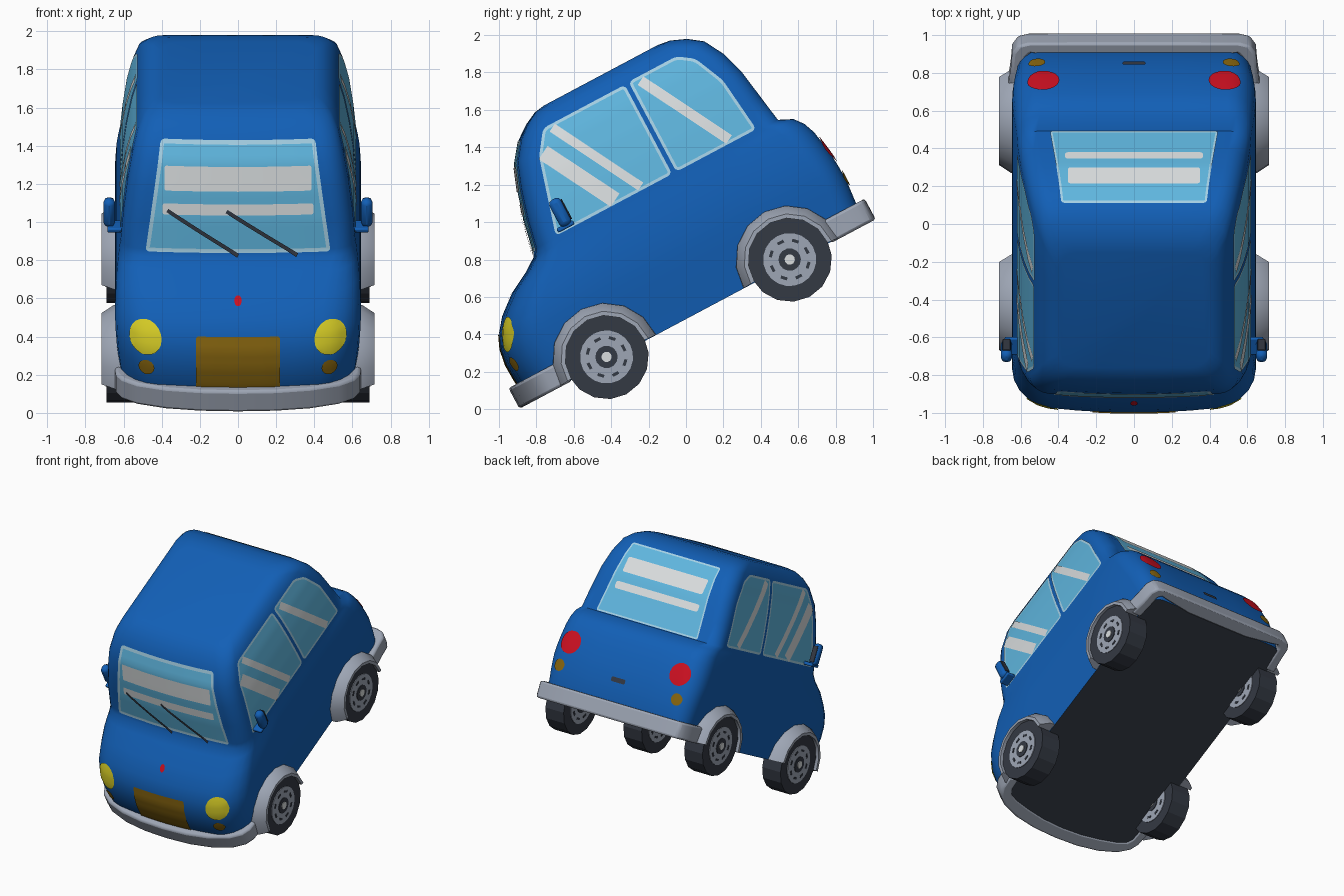
import bpy, bmesh, math
from mathutils import Vector, Matrix
from mathutils.bvhtree import BVHTree

if "Cube" in bpy.data.objects:
    bpy.data.objects.remove(bpy.data.objects["Cube"])

TILT = math.radians(28)      # the whole car is pitched nose-down


def mat(name, c):
    m = bpy.data.materials.new(name)
    m.diffuse_color = (*c, 1)
    m.use_nodes = True
    m.node_tree.nodes["Principled BSDF"].inputs["Base Color"].default_value = m.diffuse_color
    return m


BLUE = mat("body blue", (0.006, 0.115, 0.47))
GLASS = mat("window glass", (0.115, 0.47, 0.74))
PALE = mat("window border", (0.38, 0.64, 0.79))
WHITE = mat("reflection white", (0.70, 0.73, 0.74))
YELLOW = mat("headlight yellow", (0.70, 0.63, 0.02))
OCHRE = mat("ochre", (0.25, 0.135, 0.005))
RED = mat("tail red", (0.60, 0.005, 0.015))
GREY = mat("bumper grey", (0.34, 0.38, 0.46))
DARK = mat("rubber dark", (0.034, 0.041, 0.057))


def finish(name, bm, mats, angle=40, mirror=False, bevel=0):
    """Turn a bmesh into a tilted object."""
    me = bpy.data.meshes.new(name)
    bm.to_mesh(me)
    bm.free()
    for m in mats:
        me.materials.append(m)
    if angle:
        me.shade_smooth()
        me.set_sharp_from_angle(angle=math.radians(angle))
    ob = bpy.data.objects.new(name, me)
    bpy.context.collection.objects.link(ob)
    ob.rotation_euler.x = TILT
    if bevel:
        b = ob.modifiers.new("bevel", 'BEVEL')
        b.width, b.segments = bevel, 2
    if mirror:
        ob.modifiers.new("mirror", 'MIRROR').use_mirror_merge = False
    return ob


# ---- body: stacked rounded plan outlines ----
def plan(v, uf, ub, w, rf, bulge, rb):
    half = []
    bow = lambda x: uf + bulge * (x / w) ** 2
    for t in (0, 0.33, 0.67):
        x = t * (w - rf)
        half.append((x, bow(x)))
    for i in range(6):
        a = math.radians(18 * i)
        x = w - rf + rf * math.sin(a)
        half.append((x, bow(x) + rf * (1 - math.cos(a))))
    u0, u1 = half[-1][1], ub - rb
    half += [(w, u0 + (u1 - u0) * t) for t in (0.25, 0.5, 0.75)]
    for i in range(5, -1, -1):
        a = math.radians(18 * i)
        half.append((w - rb + rb * math.sin(a), ub - rb * (1 - math.cos(a))))
    half += [((w - rb) * 0.5, ub), (0, ub)]
    full = half + [(-x, u) for x, u in half[-2:0:-1]]
    return [Vector((x, u, v)) for x, u in full]


# height, front, back, half width, front corner radius, front bow, back radius
SECTIONS = [
    (0.425, -0.70, 1.29, 0.61, 0.20, 0.06, 0.10),
    (0.55, -0.735, 1.32, 0.622, 0.20, 0.06, 0.12),
    (0.66, -0.738, 1.33, 0.635, 0.20, 0.06, 0.13),
    (0.75, -0.724, 1.33, 0.642, 0.20, 0.06, 0.13),
    (0.83, -0.69, 1.325, 0.645, 0.20, 0.06, 0.14),
    (0.90, -0.635, 1.315, 0.642, 0.20, 0.06, 0.14),
    (0.985, -0.53, 1.30, 0.636, 0.18, 0.05, 0.14),
    (1.05, -0.41, 1.275, 0.627, 0.15, 0.04, 0.13),
    (1.10, -0.338, 1.235, 0.62, 0.12, 0.03, 0.12),
    (1.135, -0.322, 1.16, 0.615, 0.10, 0.03, 0.10),
    (1.29, -0.29, 1.135, 0.60, 0.10, 0.03, 0.10),
    (1.45, -0.245, 1.11, 0.578, 0.10, 0.03, 0.10),
    (1.585, -0.195, 1.068, 0.552, 0.10, 0.03, 0.10),
    (1.69, -0.115, 1.01, 0.522, 0.10, 0.03, 0.10),
    (1.745, -0.04, 0.935, 0.49, 0.10, 0.02, 0.10),
    (1.78, 0.03, 0.85, 0.445, 0.10, 0.01, 0.10),
    (1.79, 0.09, 0.78, 0.40, 0.10, 0.0, 0.10),
]
bm = bmesh.new()
rings = [[bm.verts.new(p) for p in plan(*s)] for s in SECTIONS]
n = len(rings[0])
for a, b in zip(rings, rings[1:]):
    for i in range(n):
        j = (i + 1) % n
        bm.faces.new((a[i], a[j], b[j], b[i]))
floor = bm.faces.new(rings[0][::-1])
floor.material_index = 1
bm.faces.new(rings[-1])
bmesh.ops.recalc_face_normals(bm, faces=bm.faces)
BODY = BVHTree.FromBMesh(bm)
finish("car_body", bm, [BLUE, DARK], 50)

# ---- thin plates that follow the body surface ----
RAYS = {  # origin from plate coordinates (a, b), ray direction
    "front": (lambda a, b: Vector((a, -3, b)), Vector((0, 1, 0))),
    "back": (lambda a, b: Vector((a, 4, b)), Vector((0, -1, 0))),
    "side": (lambda a, b: Vector((3, a, b)), Vector((-1, 0, 0))),
}


def plate(name, pts, view, mats, lift=0.005, rounding=0, border=0, mirror=False):
    bm = bmesh.new()
    bm.faces.new([bm.verts.new((a, b, 0)) for a, b in pts])
    if rounding:
        bmesh.ops.bevel(bm, geom=bm.verts[:], offset=rounding, segments=3,
                        profile=0.5, affect='VERTICES')
    if border:
        rim = bmesh.ops.inset_individual(bm, faces=bm.faces[:], thickness=border)
        for f in rim["faces"]:
            f.material_index = 1
    for axis in (0, 1):
        vals = [p[axis] for p in pts]
        no = Vector((1 - axis, axis, 0))
        for k in range(math.ceil(min(vals) / 0.03), math.floor(max(vals) / 0.03) + 1):
            bmesh.ops.bisect_plane(bm, geom=bm.verts[:] + bm.edges[:] + bm.faces[:],
                                   plane_co=no * (k * 0.03), plane_no=no)
    origin, d = RAYS[view]
    for v in bm.verts:
        o = origin(v.co.x, v.co.y)
        hit = BODY.ray_cast(o, d)[0]
        v.co = (hit if hit else o + d * 2.3) - d * lift
    for f in bm.faces:
        f.normal_update()
        if f.normal.dot(d) > 0:
            f.normal_flip()
    return finish(name, bm, mats, 40, mirror)


def box2(hx, b0, b1):
    return [(-hx, b0), (hx, b0), (hx, b1), (-hx, b1)]


def disc(a, b, r, n=20):
    return [(a + r * math.cos(t * math.tau / n), b + r * math.sin(t * math.tau / n))
            for t in range(n)]


def bar(a, b, w):
    """Rectangle of width w along the line a-b."""
    a, b = Vector(a), Vector(b)
    s = (b - a).normalized().orthogonal() * w / 2
    return [tuple(p) for p in (a - s, b - s, b + s, a + s)]


PANE = [GLASS, PALE]
# windscreen, wipers and rear window
plate("windscreen", [(-0.485, 1.125), (0.485, 1.125), (0.405, 1.685), (-0.405, 1.685)],
      "front", PANE, 0.005, 0.02, 0.02)
plate("windscreen_wide_reflection", box2(0.385, 1.448, 1.571), "front", [WHITE], 0.009, 0.01)
plate("windscreen_thin_reflection", box2(0.395, 1.325, 1.382), "front", [WHITE], 0.009, 0.01)
for i, x in enumerate((0.0, 0.31)):
    plate(f"wiper_{i + 1}", bar((x, 1.115), (x - 0.37, 1.348), 0.02), "front", [DARK], 0.014)
plate("rear_window", [(-0.445, 1.14), (0.445, 1.14), (0.385, 1.68), (-0.385, 1.68)],
      "back", PANE, 0.005, 0.015, 0.012)
plate("rear_wide_reflection", box2(0.35, 1.46, 1.574), "back", [WHITE], 0.009, 0.015)
plate("rear_thin_reflection", box2(0.365, 1.33, 1.385), "back", [WHITE], 0.009, 0.015)

# side windows with slanted reflections
plate("front_side_window", [(-0.18, 1.145), (0.525, 1.145), (0.525, 1.685), (0.03, 1.685),
                            (-0.06, 1.56)], "side", PANE, 0.005, 0.025, 0.016, True)
plate("rear_side_window", [(0.55, 1.145), (1.035, 1.145), (1.0, 1.46), (0.925, 1.63),
                           (0.84, 1.69), (0.55, 1.69)], "side", PANE, 0.005, 0.025, 0.016, True)
for i, (a, b, w) in enumerate([((0.075, 1.665), (0.345, 1.165), 0.05),
                               ((-0.03, 1.57), (0.19, 1.165), 0.085),
                               ((0.61, 1.665), (0.88, 1.165), 0.055)]):
    plate(f"side_reflection_{i + 1}", bar(a, b, w), "side", [WHITE], 0.009, 0, 0, True)

# lamps, grille, badge stud and boot handle
plate("headlight", disc(0.485, 0.80, 0.085), "front", [YELLOW], 0.008, mirror=True)
plate("front_indicator", disc(0.48, 0.645, 0.042, 14), "front", [OCHRE], 0.008, mirror=True)
plate("grille", box2(0.22, 0.53, 0.822), "front", [OCHRE], 0.007, 0.012)
plate("nose_stud", disc(0, 0.965, 0.02, 10), "front", [RED], 0.008)
plate("tail_light", disc(0.48, 0.87, 0.085), "back", [RED], 0.008, mirror=True)
plate("rear_indicator", disc(0.515, 0.69, 0.045, 14), "back", [OCHRE], 0.008, mirror=True)
plate("boot_handle", box2(0.06, 0.685, 0.72), "back", [DARK], 0.008, 0.01)


# ---- bumpers: curved bands ----
def bumper(name, half, depth):
    outer = [(-x, u) for x, u in half[:0:-1]] + half
    inner = [(x * 0.88, u + depth * (1 - (abs(x) / 0.67) ** 6)) for x, u in outer]
    bm = bmesh.new()
    cols = [[bm.verts.new((*p, z)) for p, z in
             ((o, 0.42), (o, 0.545), (i, 0.545), (i, 0.42))] for o, i in zip(outer, inner)]
    for a, b in zip(cols, cols[1:]):
        for k in range(4):
            bm.faces.new((a[k], a[(k + 1) % 4], b[(k + 1) % 4], b[k]))
    bm.faces.new(cols[0])
    bm.faces.new(cols[-1])
    bmesh.ops.recalc_face_normals(bm, faces=bm.faces)
    finish(name, bm, [GREY], 35, bevel=0.015)


bumper("front_bumper", [(0, -0.785), (0.2, -0.777), (0.38, -0.75), (0.53, -0.70),
                        (0.61, -0.64), (0.64, -0.58), (0.648, -0.48)], 0.10)
bumper("rear_bumper", [(0, 1.372), (0.3, 1.372), (0.56, 1.37), (0.615, 1.355),
                       (0.645, 1.31), (0.652, 1.22), (0.668, 1.10)], -0.10)


# ---- wheels and arches ----
def cylinder(bm, r, half, n, index, u):
    m = Matrix.Translation((0.61, u, 0.446)) @ Matrix.Rotation(math.pi / 2, 4, 'Y')
    old = set(bm.faces)
    bmesh.ops.create_cone(bm, cap_ends=True, segments=n, radius1=r, radius2=r,
                          depth=2 * half, matrix=m)
    for f in set(bm.faces) - old:
        f.material_index = index


for end, u in (("front", -0.244), ("rear", 0.865)):
    bm = bmesh.new()
    cylinder(bm, 0.226, 0.08, 16, 0, u)       # tyre
    cylinder(bm, 0.142, 0.085, 20, 1, u)      # rim
    cylinder(bm, 0.060, 0.090, 14, 0, u)      # hub
    cylinder(bm, 0.028, 0.095, 10, 2, u)      # cap
    for k in range(8):                        # rim slots
        m = (Matrix.Translation((0.61, u, 0.446)) @ Matrix.Rotation(k * math.tau / 8, 4, 'X')
             @ Matrix.Translation((0, 0, 0.103)) @ Matrix.Diagonal((0.176, 0.036, 0.016, 1)))
        bmesh.ops.create_cube(bm, size=1, matrix=m)
    finish(end + "_wheels", bm, [DARK, GREY, WHITE], 0, True)

    bm = bmesh.new()
    prof = [(0.292, 0.58), (0.288, 0.65), (0.245, 0.715), (0.222, 0.715), (0.222, 0.58)]
    cols = []
    for k in range(9):
        a = math.radians(-4 + 188 * k / 8)
        cols.append([bm.verts.new((x, u + r * math.cos(a), 0.446 + r * math.sin(a)))
                     for r, x in prof])
    for a, b in zip(cols, cols[1:]):
        for k in range(5):
            bm.faces.new((a[k], a[(k + 1) % 5], b[(k + 1) % 5], b[k]))
    bm.faces.new(cols[0])
    bm.faces.new(cols[-1])
    bmesh.ops.recalc_face_normals(bm, faces=bm.faces)
    finish(end + "_wheel_arches", bm, [GREY], 30, True)


# ---- door mirrors ----
def block(name, loc, size, m, bevel):
    bm = bmesh.new()
    bmesh.ops.create_cube(bm, size=1, matrix=Matrix.Translation(loc) @ Matrix.Diagonal((*size, 1)))
    finish(name, bm, [m], 40, True, bevel)


block("mirror_shell", (0.675, -0.10, 1.245), (0.06, 0.07, 0.16), BLUE, 0.025)
block("mirror_glass", (0.675, -0.063, 1.245), (0.04, 0.008, 0.12), DARK, 0.003)
block("mirror_arm", (0.64, -0.11, 1.165), (0.09, 0.10, 0.025), BLUE, 0.008)
